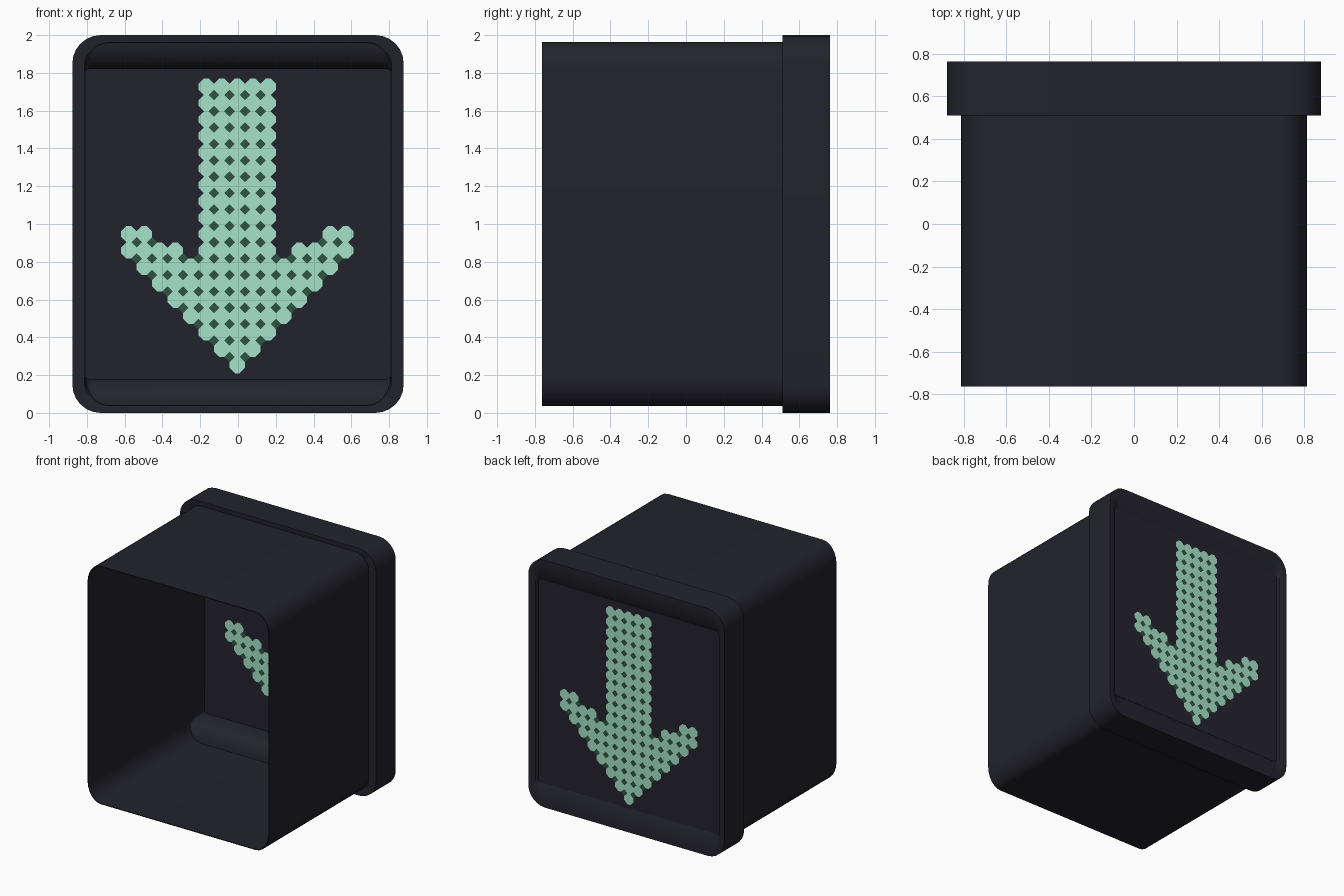
import bpy, bmesh, math
from collections import Counter

if "Cube" in bpy.data.objects:
    bpy.data.objects.remove(bpy.data.objects["Cube"])


def material(name, rgb):
    m = bpy.data.materials.new(name)
    m.diffuse_color = (*rgb, 1)
    m.use_nodes = True
    m.node_tree.nodes["Principled BSDF"].inputs["Base Color"].default_value = m.diffuse_color
    return m


DARK = material("charcoal", (0.0165, 0.0165, 0.025))
MINT = material("mint", (0.38, 0.76, 0.58))
GREEN = material("dark green", (0.028, 0.088, 0.052))


def add_object(name, bm, mats, smooth=False):
    me = bpy.data.meshes.new(name)
    bm.to_mesh(me)
    bm.free()
    ob = bpy.data.objects.new(name, me)
    bpy.context.collection.objects.link(ob)
    for m in mats:
        me.materials.append(m)
    if smooth:
        bpy.ops.object.select_all(action='DESELECT')
        ob.select_set(True)
        bpy.context.view_layer.objects.active = ob
        bpy.ops.object.shade_smooth_by_angle(angle=math.radians(35))
    return ob


def outline(hx, hz, rx, rz, y, n=6):
    """Rounded rectangle around z = 1 in the plane at y."""
    pts = []
    for q, (sx, sz) in enumerate(((1, 1), (-1, 1), (-1, -1), (1, -1))):
        for i in range(n + 1):
            a = math.pi / 2 * (q + i / n)
            pts.append((sx * (hx - rx) + rx * math.cos(a), y,
                        1 + sz * (hz - rz) + rz * math.sin(a)))
    return pts


def loft(name, loops, closed):
    bm = bmesh.new()
    rings = [[bm.verts.new(p) for p in lp] for lp in loops]
    pairs = list(zip(rings, rings[1:])) + ([(rings[-1], rings[0])] if closed else [])
    for a, b in pairs:
        for i in range(len(a)):
            j = (i + 1) % len(a)
            bm.faces.new((a[i], a[j], b[j], b[i]))
    bmesh.ops.recalc_face_normals(bm, faces=bm.faces)
    return add_object(name, bm, [DARK], True)


# housing: thin rounded tube, open at the front
loft("housing", [outline(0.812, 0.963, 0.12, 0.16, -0.763),
                 outline(0.812, 0.963, 0.12, 0.16, 0.53),
                 outline(0.806, 0.957, 0.115, 0.155, 0.53),
                 outline(0.806, 0.957, 0.115, 0.155, -0.763)], True)

# rear frame: wide rim with softened inner edges
loft("rear_frame", [outline(0.877, 1.0, 0.15, 0.15, 0.51),
                    outline(0.877, 1.0, 0.15, 0.15, 0.763),
                    outline(0.85, 0.96, 0.12, 0.11, 0.763),
                    outline(0.82, 0.87, 0.06, 0.06, 0.752),
                    outline(0.805, 0.82, 0.02, 0.02, 0.73),
                    outline(0.805, 0.82, 0.02, 0.02, 0.60),
                    outline(0.808, 0.86, 0.04, 0.04, 0.54),
                    outline(0.812, 0.93, 0.08, 0.08, 0.51)], True)

# back panel inside the frame
bm = bmesh.new()
bmesh.ops.create_cube(bm, size=1)
for v in bm.verts:
    v.co = (v.co.x * 1.614, 0.727 + v.co.y * 0.012, 1 + v.co.z * 1.644)
add_object("back_panel", bm, [DARK])

# arrow: grid of octagonal lamps with dark diamonds in the gaps
DX, DZ, CUT, Z0 = 0.082, 0.0867, 0.028, 0.253


def lit(i, k):
    k = abs(k)
    if i <= 6:
        return k <= i
    return k <= 2 or (i == 7 and 4 <= k <= 7) or (i == 8 and 6 <= k <= 7)


cells = [(i, k) for i in range(18) for k in range(-7, 8) if lit(i, k)]
corners = Counter((i + di, k + dk) for i, k in cells for di in (0, 1) for dk in (0, 1))


def arrow(name, y, flip):
    bm = bmesh.new()

    def face(pts, mat):
        vs = [bm.verts.new((x - 0.004, y, z)) for x, z in pts]
        f = bm.faces.new(vs[::-1] if flip else vs)
        f.material_index = mat

    hx, hz = DX / 2, DZ / 2
    for i, k in cells:
        cx, cz = k * DX, Z0 + i * DZ
        face([(cx + a, cz + b) for a, b in (
            (hx, CUT - hz), (hx, hz - CUT), (hx - CUT, hz), (CUT - hx, hz),
            (-hx, hz - CUT), (-hx, CUT - hz), (CUT - hx, -hz), (hx - CUT, -hz))], 0)
    for (i, k), count in corners.items():
        if count >= 3:
            cx, cz = k * DX - hx, Z0 + i * DZ - hz
            face([(cx + CUT, cz), (cx, cz + CUT), (cx - CUT, cz), (cx, cz - CUT)], 1)
    bmesh.ops.remove_doubles(bm, verts=bm.verts, dist=0.0005)
    bm.normal_update()
    return add_object(name, bm, [MINT, GREEN])


# counter-clockwise in x-z faces -y, so the rear one is flipped
arrow("arrow_inside", 0.717, False)
arrow("arrow_rear", 0.737, True)
